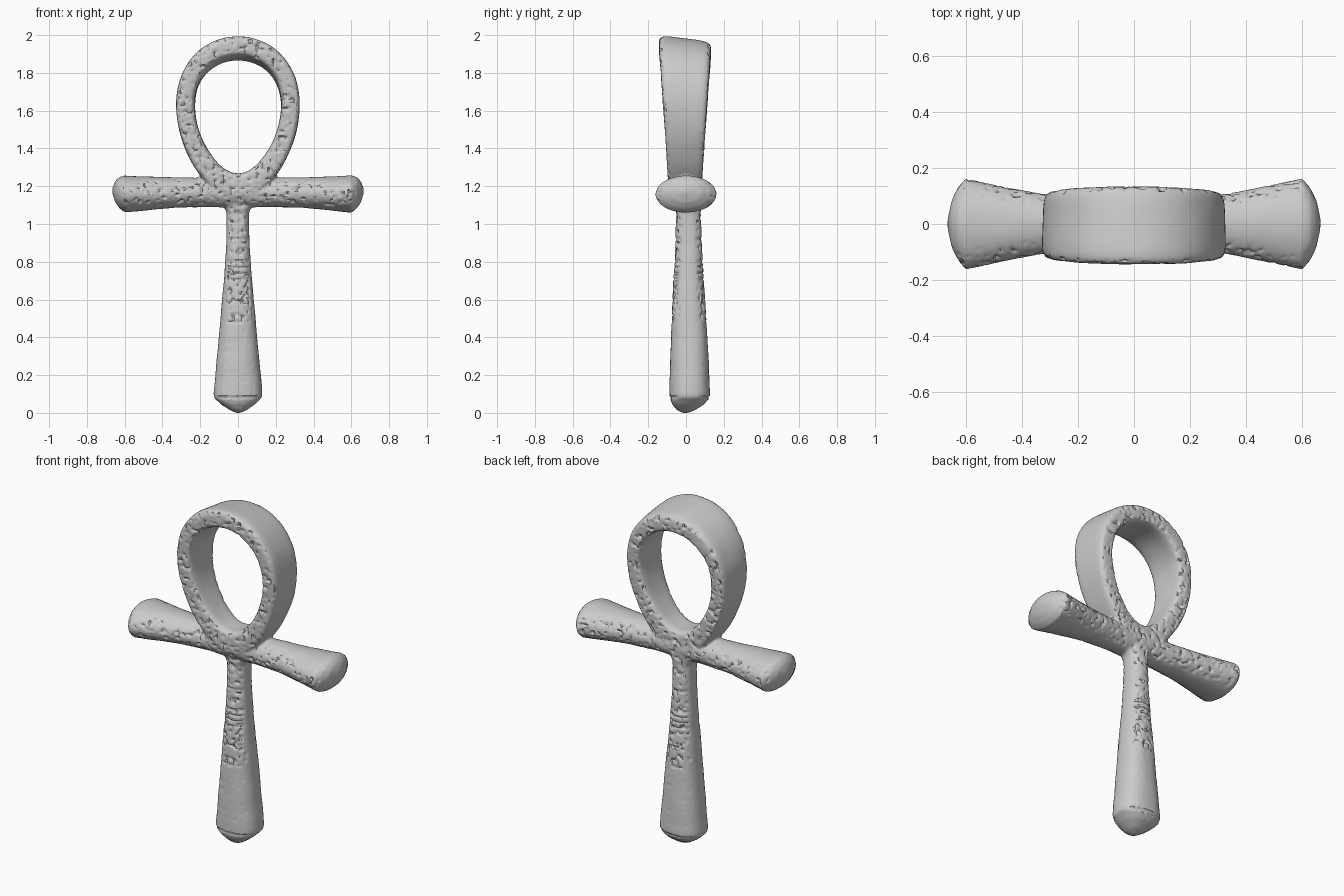
import bpy, bmesh, math
from mathutils import Vector, noise

cube = bpy.data.objects.get("Cube")
if cube:
    bpy.data.objects.remove(cube, do_unlink=True)

stone = bpy.data.materials.new("pale grey stone")
stone.use_nodes = True
GREY = (0.6, 0.6, 0.6, 1)
stone.diffuse_color = GREY
stone.node_tree.nodes["Principled BSDF"].inputs["Base Color"].default_value = GREY

SIDES = 40
bm = bmesh.new()


def ring(centre, u, v, power=2.0):
    """One superellipse cross-section spanned by the half-axes u and v."""
    verts = []
    for i in range(SIDES):
        a = math.tau * i / SIDES
        c, s = math.cos(a), math.sin(a)
        cu = math.copysign(abs(c) ** (2 / power), c)
        sv = math.copysign(abs(s) ** (2 / power), s)
        verts.append(bm.verts.new(Vector(centre) + Vector(u) * cu + Vector(v) * sv))
    return verts


def loft(rings, closed=False):
    pairs = list(zip(rings, rings[1:]))
    if closed:
        pairs.append((rings[-1], rings[0]))
    for a, b in pairs:
        for i in range(SIDES):
            j = (i + 1) % SIDES
            bm.faces.new((a[i], a[j], b[j], b[i]))
    if not closed:
        bm.faces.new(rings[0])
        bm.faces.new(rings[-1])


# Egg-shaped loop, deeper at the top and leaning slightly to the front
def egg(t, width, height, middle, skew):
    return Vector((width * math.sin(t) * (1 - skew * math.cos(t)), 0,
                   middle - height * math.cos(t)))


loop_rings = []
for k in range(96):
    t = math.tau * k / 96
    outer = egg(t, 0.325, 0.435, 1.565, 0.17)
    inner = egg(t, 0.226, 0.31, 1.58, 0.2)
    mid = (outer + inner) / 2
    depth = 0.09 + 0.07 * (mid.z - 1.25)
    section = ring(mid + Vector((0, -0.005, 0)), (outer - inner) / 2, (0, depth, 0), 5)
    for v in section:
        shrink = 1 - 0.045 * (v.co.y + 0.14) / 0.28
        v.co.z = 1.2 + (v.co.z - 1.2) * shrink
        v.co.x *= 1 - 0.02 * (v.co.y + 0.14) / 0.28
    loop_rings.append(section)
loft(loop_rings, closed=True)

# Cross arms: x, half depth, half height, centre height
arm = [(0, .085, .08, 1.165), (.15, .087, .077, 1.167), (.33, .108, .08, 1.167),
       (.47, .135, .089, 1.162), (.6, .163, .098, 1.158), (.628, .13, .083, 1.165),
       (.65, .085, .056, 1.17), (.665, .02, .015, 1.175)]
for side in (-1, 1):
    loft([ring((side * (x - (0.02 if x == 0 else 0)), 0, z), (0, d, 0), (0, 0, h))
          for x, d, h, z in arm])

# Stem: height, half width, half depth, centre depth
stem = [(1.2, .09, .075, .01), (1.11, .078, .072, .01), (1.06, .059, .066, .013),
        (.9, .061, .07, .014), (.7, .075, .081, .014), (.5, .093, .092, .016),
        (.3, .111, .101, .018), (.1, .13, .108, .02), (.08, .127, .106, .018),
        (.045, .09, .085, .01), (.015, .045, .05, 0), (0, .012, .015, -.005)]
loft([ring((0, y, z), (w, 0, 0), (0, d, 0), 2.4) for z, w, d, y in stem])

bmesh.ops.recalc_face_normals(bm, faces=bm.faces)
mesh = bpy.data.meshes.new("looped_cross_body")
bm.to_mesh(mesh)
bm.free()
body = bpy.data.objects.new("looped_cross_body", mesh)
bpy.context.collection.objects.link(body)
bpy.context.view_layer.objects.active = body
body.select_set(True)

# Fuse the parts into one worn stone surface with soft joints
remesh = body.modifiers.new("fuse", 'REMESH')
remesh.mode = 'VOXEL'
remesh.voxel_size = 0.008
soften = body.modifiers.new("soften", 'SMOOTH')
soften.iterations = 6
for name in ("fuse", "soften"):
    bpy.ops.object.modifier_apply(modifier=name)


# Carved bands, bowl and ring on the stem
def carving(p):
    if p.z > 1.0 or abs(p.x) > 0.09 and p.z > 0.2:
        return 0
    bands = any(abs(p.z - z) < 0.006 for z in (0.08, 0.71, 0.74, 0.77, 0.8, 0.92))
    bowl = p.z < 0.63 and abs(math.hypot(p.x, p.z - 0.64) - 0.045) < 0.006
    knot = abs(math.hypot(p.x, p.z - 0.5) - 0.022) < 0.006
    return 0.005 if bands or bowl or knot else 0


# Pitted front and back, smooth sides
mesh = body.data
normals = [v.normal.copy() for v in mesh.vertices]
for v, n in zip(mesh.vertices, normals):
    p = v.co.copy()
    facing = min(1, max(0, (abs(n.y) - 0.35) * 3))
    wear = 0.15 if p.z < 0.48 else 1.0
    pit = max(0, noise.noise(p * 45) - 0.12) * 0.022 * wear
    swell = noise.noise(p * 9) * 0.002
    v.co += n * (swell - facing * (pit + carving(p)))

mesh.materials.clear()
mesh.materials.append(stone)
bpy.ops.object.shade_smooth_by_angle(angle=math.radians(35))
